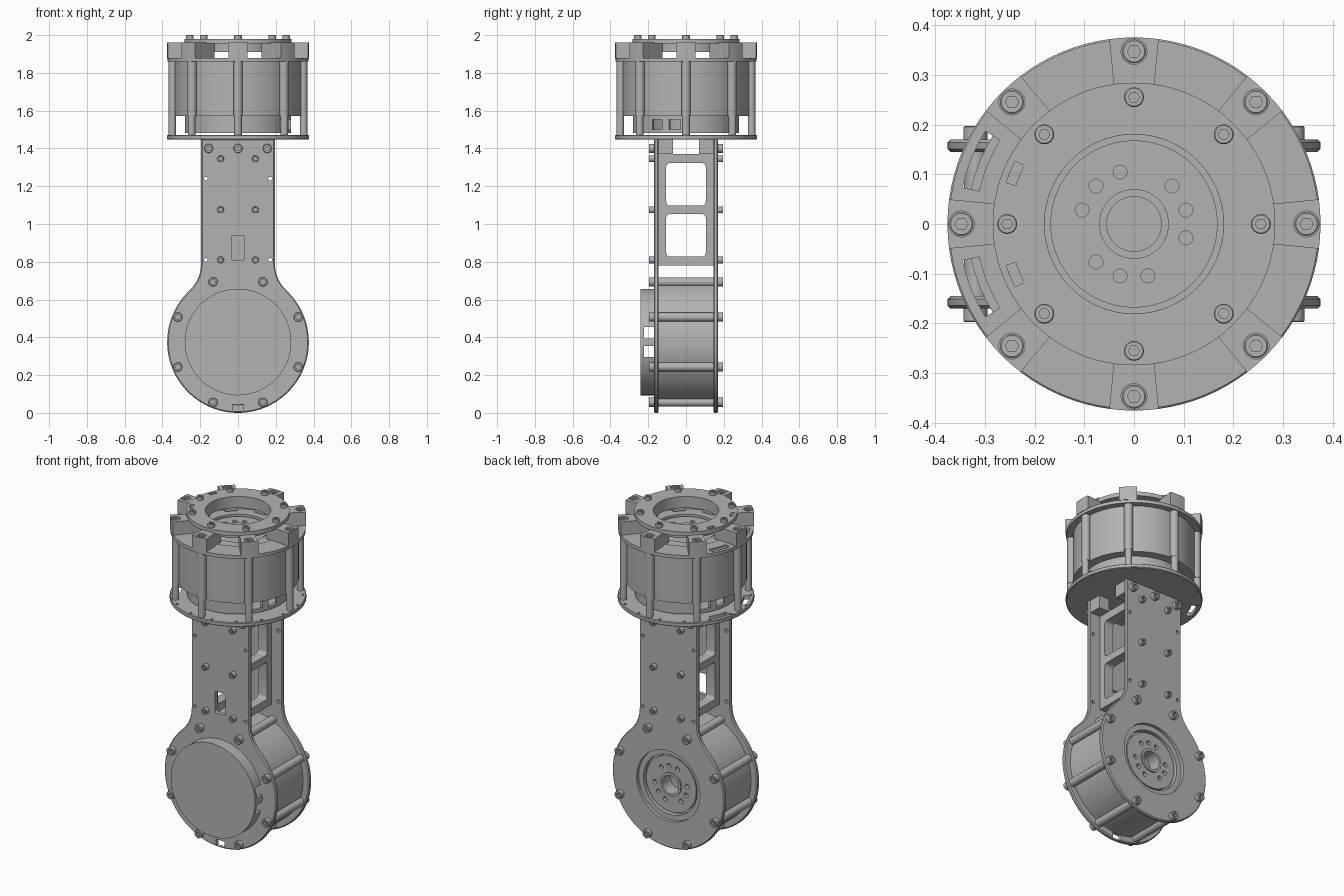
import bpy, bmesh
from math import radians, sin, cos, sqrt, atan2, degrees
from mathutils import Matrix, Vector

if "Cube" in bpy.data.objects:
    bpy.data.objects.remove(bpy.data.objects["Cube"], do_unlink=True)

GREY = (0.45, 0.45, 0.45, 1)
metal = bpy.data.materials.new("plain_grey")
metal.use_nodes = True
metal.diffuse_color = GREY
metal.node_tree.nodes["Principled BSDF"].inputs["Base Color"].default_value = GREY

# Axis frames: extrude toward the front (-y), or toward +x
FRONT = Matrix.Rotation(radians(90), 4, "X")
SIDE = Matrix(((0, 0, 1, 0), (1, 0, 0, 0), (0, 1, 0, 0), (0, 0, 0, 1)))
I = Matrix.Identity(4)
LOBE, LOBE_R, NECK = 0.375, 0.375, 0.195


def finish(name, bm, mat=I):
    bmesh.ops.remove_doubles(bm, verts=bm.verts, dist=1e-5)
    bmesh.ops.recalc_face_normals(bm, faces=bm.faces)
    bm.transform(mat)
    me = bpy.data.meshes.new(name)
    bm.to_mesh(me)
    bm.free()
    me.materials.append(metal)
    return link(name, me)


def link(name, me, mat=I):
    me.shade_smooth()
    me.set_sharp_from_angle(angle=radians(30))
    ob = bpy.data.objects.new(name, me)
    ob.matrix_world = mat
    bpy.context.collection.objects.link(ob)
    return ob


def prism(name, pts, z0, z1, mat=I, chamfer=0):
    bm = bmesh.new()
    f = bm.faces.new([bm.verts.new((x, y, z0)) for x, y in pts])
    top = bmesh.ops.extrude_face_region(bm, geom=[f])["geom"]
    up = [v for v in top if isinstance(v, bmesh.types.BMVert)]
    bmesh.ops.translate(bm, verts=up, vec=(0, 0, z1 - z0))
    if chamfer:
        rim = [e for e in bm.edges if abs(e.verts[0].co.z - e.verts[1].co.z) < 1e-6]
        bmesh.ops.bevel(bm, geom=rim, offset=chamfer, segments=1, affect="EDGES")
    return finish(name, bm, mat)


def lathe(name, pts, mat=I, steps=72):
    bm = bmesh.new()
    vs = [bm.verts.new((r, 0, z)) for r, z in pts]
    es = [bm.edges.new(p) for p in zip(vs, vs[1:])]
    bmesh.ops.spin(bm, geom=vs + es, cent=(0, 0, 0), axis=(0, 0, 1),
                   angle=radians(360), steps=steps)
    return finish(name, bm, mat)


def polar(r, a):
    return r * cos(radians(a)), r * sin(radians(a))


def circle(r, n=24, cx=0, cy=0):
    return [(cx + r * cos(radians(360 * i / n)), cy + r * sin(radians(360 * i / n)))
            for i in range(n)]


def rect(cx, cy, w, h, r=0.0):
    if not r:
        return [(cx + sx * w / 2, cy + sy * h / 2) for sx, sy in ((-1, -1), (1, -1), (1, 1), (-1, 1))]
    out = []
    for k, (sx, sy) in enumerate(((1, 1), (-1, 1), (-1, -1), (1, -1))):
        for j in range(5):
            px, py = polar(r, 90 * k + 22.5 * j)
            out.append((cx + sx * (w / 2 - r) + px, cy + sy * (h / 2 - r) + py))
    return out


def sector(r0, r1, a0, a1, n=10):
    steps = [a0 + (a1 - a0) * i / n for i in range(n + 1)]
    return [polar(r1, a) for a in steps] + [polar(r0, a) for a in reversed(steps)]


def cut(ob, shapes, z0, z1, mat=I):
    for pts in shapes:
        c = prism("cutter", pts, z0, z1, mat)
        c.hide_render = True
        m = ob.modifiers.new("cut", "BOOLEAN")
        m.operation, m.solver, m.object = "DIFFERENCE", "EXACT", c
        with bpy.context.temp_override(object=ob, active_object=ob):
            bpy.ops.object.modifier_apply(modifier=m.name)
        bpy.data.objects.remove(c, do_unlink=True)
    ob.data.shade_smooth()
    ob.data.set_sharp_from_angle(angle=radians(30))


# Shared socket-head bolt
master = prism("bolt", circle(0.02), 0, 0.03, chamfer=0.002)
cut(master, [circle(0.011, 6)], 0.012, 0.05)
bolt_mesh = master.data
bpy.data.objects.remove(master, do_unlink=True)


def bolt(name, loc, rot=I, scale=1.0):
    link(name, bolt_mesh, Matrix.Translation(loc) @ rot @ Matrix.Diagonal((scale, scale, 1, 1)))


# Motor: output face at local z = 0, vented end cap below the body
def motor(tag, mat):
    body = lathe(tag + "_motor_body", [
        (0, -0.3), (0.335, -0.3), (0.335, 0), (0.18, 0), (0.18, -0.03), (0.168, -0.03),
        (0.168, -0.008), (0.07, -0.008), (0.07, 0), (0.055, 0), (0.055, -0.08), (0, -0.08)])
    holes = [circle(0.014, 16, *polar(0.108, a + 22.5))
             for a in (15, 45, 105, 135, 165, 225, 255, 285, 345)]
    cut(body, holes, -0.03, 0.02)
    cap = lathe(tag + "_motor_cap", [(0, -0.39), (0.282, -0.39), (0.282, -0.295),
                                     (0.264, -0.295), (0.264, -0.376), (0, -0.376)])
    cut(cap, [rect(0, s * 0.05, 0.8, 0.06) for s in (-1, 1)], -0.372, -0.318)
    for ob in (body, cap):
        ob.data.transform(mat)
    for k in range(8):
        prism(tag + "_motor_rib", circle(0.024, 20, *polar(0.344, 22.5 + 45 * k)), -0.3, -0.004, mat)


motor("lower", Matrix.Translation((0, 0.15, LOBE)) @ Matrix.Rotation(radians(-90), 4, "X"))
motor("upper", Matrix.Translation((0, 0, 1.872)) @ Matrix.Rotation(radians(-22.5), 4, "Z"))

# Arm plates: round lobe blended into a straight neck
fr = 0.2
fx = NECK + fr
fz = sqrt((LOBE_R + fr) ** 2 - fx ** 2)
tangent = degrees(atan2(fz, fx))
half = [(NECK, 1.45)]
for i in range(11):
    px, pz = polar(fr, 180 + tangent * i / 10)
    half.append((fx + px, LOBE + fz + pz))
for i in range(1, 37):
    px, pz = polar(LOBE_R, tangent - (tangent + 90) * i / 36)
    half.append((px, LOBE + pz))
outline = half + [(-x, z) for x, z in reversed(half[:-1])]
pins = [circle(0.01, 12, s * 0.17, z) for s in (-1, 1) for z in (0.81, 1.24)]
front = prism("front_plate", outline, 0.145, 0.17, FRONT, 0.006)
cut(front, pins + [rect(0, 0.875, 0.07, 0.13, 0.008), rect(0, 0.025, 0.06, 0.04)], 0.1, 0.2, FRONT)
back = prism("back_plate", outline, -0.17, -0.145, FRONT, 0.006)
cut(back, pins + [circle(0.212, 64, 0, LOBE)], -0.2, -0.1, FRONT)

# Plate bolts, on both faces
spots = [(*polar(0.345, 22.5 + 45 * k), 1.2) for k in range(8)]
spots = [(x, z + LOBE, s) for x, z, s in spots]
spots += [(s * 0.092, z, 0.9) for s in (-1, 1) for z in (0.81, 1.075, 1.345)]
spots += [(x, 1.4, 1.2) for x in (-0.155, 0, 0.155)]
for x, z, s in spots:
    bolt("front_plate_bolt", (x, -0.167, z), FRONT, s)
    bolt("back_plate_bolt", (x, 0.167, z), FRONT.inverted(), s)

# Ladder spacers and mounting blocks between the plates
for s in (-1, 1):
    ladder = prism("ladder_spacer", rect(0, 1.075, 0.292, 0.59), s * 0.092 - 0.03, s * 0.092 + 0.03, SIDE)
    cut(ladder, [rect(0, z, 0.21, 0.225, 0.02) for z in (0.94, 1.21)], -0.3, 0.3, SIDE)
    for x in (-0.155, 0, 0.155):
        prism("mounting_block", rect(x, s * 0.108, 0.07, 0.076), 1.37, 1.452)

# Round base of the upper housing
slots = [sector(0.318, 0.352, a, a + 20) for a in (148, 192)]
base = prism("housing_base", circle(0.375, 96), 1.447, 1.472, chamfer=0.004)
cut(base, slots + [circle(0.008, 10, *polar(0.358, 11.25 + 22.5 * k)) for k in range(16)], 1.4, 1.5)

# Upper rim of the housing
rim = lathe("housing_rim", [(0.25, 1.86), (0.372, 1.86), (0.372, 1.88), (0.25, 1.88), (0.25, 1.86)], steps=96)
cut(rim, slots, 1.8, 1.9)

# Posts, lugs and bolts around the housing
for k in range(8):
    a = 45 * k
    turn = Matrix.Rotation(radians(a), 4, "Z")
    prism("housing_post", circle(0.02, 20, 0.348, 0), 1.465, 1.87, turn)
    arc = [polar(0.375, t) for t in (-7.6, -3.8, 0, 3.8, 7.6)]
    lug = prism("rim_lug", [(0.21, -0.034)] + arc + [(0.21, 0.034)], 1.878, 1.96, turn)
    cut(lug, [circle(0.026, 24, 0.347, 0)], 1.925, 2, turn)
    bolt("lug_bolt", (*polar(0.347, a), 1.923), I, 1.2)
    bolt("ring_bolt", (*polar(0.255, a), 1.97))

# Top ring with a short inner neck
ring = lathe("top_ring", [(0.284, 1.955), (0.284, 1.98), (0.18, 1.98), (0.18, 1.91),
                          (0.213, 1.91), (0.213, 1.955), (0.284, 1.955)], steps=96)
cut(ring, [sector(0.25, 0.27, a, a + 10) for a in (152, 198)], 1.93, 2)
